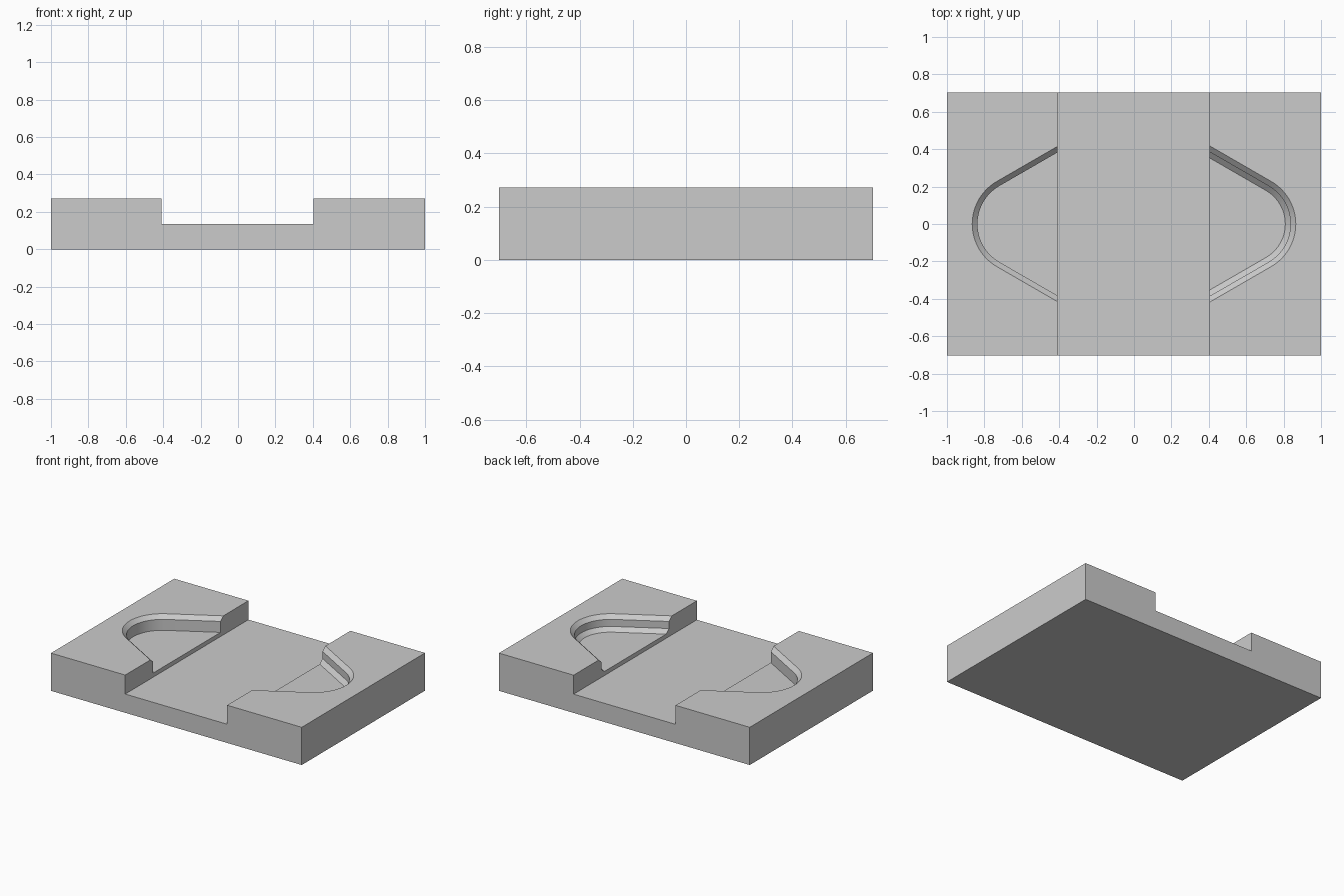
import bpy, bmesh
from math import cos, sin, tan, radians

if "Cube" in bpy.data.objects:
    bpy.data.objects.remove(bpy.data.objects["Cube"])

HEIGHT, FLOOR, POCKET = 0.272, 0.135, 0.165
LEFT, RIGHT = -0.408, 0.405          # channel walls
CX, RADIUS = 0.602, 0.263            # rounded pocket end
CHAMFER = 0.028


def mesh_object(name, bm):
    bmesh.ops.recalc_face_normals(bm, faces=bm.faces)
    mesh = bpy.data.meshes.new(name)
    bm.to_mesh(mesh)
    bm.free()
    obj = bpy.data.objects.new(name, mesh)
    bpy.context.collection.objects.link(obj)
    return obj


def loft(name, rings):
    """Closed solid through a stack of matching rings."""
    bm = bmesh.new()
    loops = [[bm.verts.new(p) for p in ring] for ring in rings]
    n = len(loops[0])
    for a, b in zip(loops, loops[1:]):
        for i in range(n):
            j = (i + 1) % n
            bm.faces.new((a[i], a[j], b[j], b[i]))
    bm.faces.new(loops[0])
    bm.faces.new(loops[-1])
    return mesh_object(name, bm)


def pocket_ring(side, inset, z, steps=24):
    """Round nose with 30 degree flared sides, open end inside the channel."""
    r = RADIUS - inset
    pts = [(CX + r * cos(radians(a)), r * sin(radians(a)))
           for a in (-60 + 120 * i / steps for i in range(steps + 1))]
    x_end = 0.3
    y_end = pts[-1][1] + (pts[-1][0] - x_end) * tan(radians(30))
    pts = [(x_end, -y_end)] + pts + [(x_end, y_end)]
    return [(side * x, y, z) for x, y in pts]


# Base block with the channel running front to back
profile = [(-1, 0), (1, 0), (1, HEIGHT), (RIGHT, HEIGHT), (RIGHT, FLOOR),
           (LEFT, FLOOR), (LEFT, HEIGHT), (-1, HEIGHT)]
block = loft("channel_block", [[(x, y, z) for x, z in profile] for y in (-0.702, 0.702)])

# Pocket cutters: (inset, z) up the wall; the right one also has a bottom chamfer
upper = [(CHAMFER, HEIGHT - CHAMFER), (0, HEIGHT), (0, HEIGHT + 0.1)]
walls = {
    -1: [(CHAMFER, POCKET)] + upper,
    1: [(2 * CHAMFER, POCKET), (CHAMFER, POCKET + CHAMFER)] + upper,
}
for side, wall in walls.items():
    cutter = loft("pocket_cutter", [pocket_ring(side, i, z) for i, z in wall])
    cutter.hide_render = True
    mod = block.modifiers.new("pocket", 'BOOLEAN')
    mod.operation = 'DIFFERENCE'
    mod.solver = 'EXACT'
    mod.object = cutter
    bpy.context.view_layer.objects.active = block
    bpy.ops.object.modifier_apply(modifier=mod.name)
    bpy.data.objects.remove(cutter)

# Smooth only the rounded pocket walls
block.select_set(True)
bpy.ops.object.shade_smooth_by_angle(angle=radians(25))
